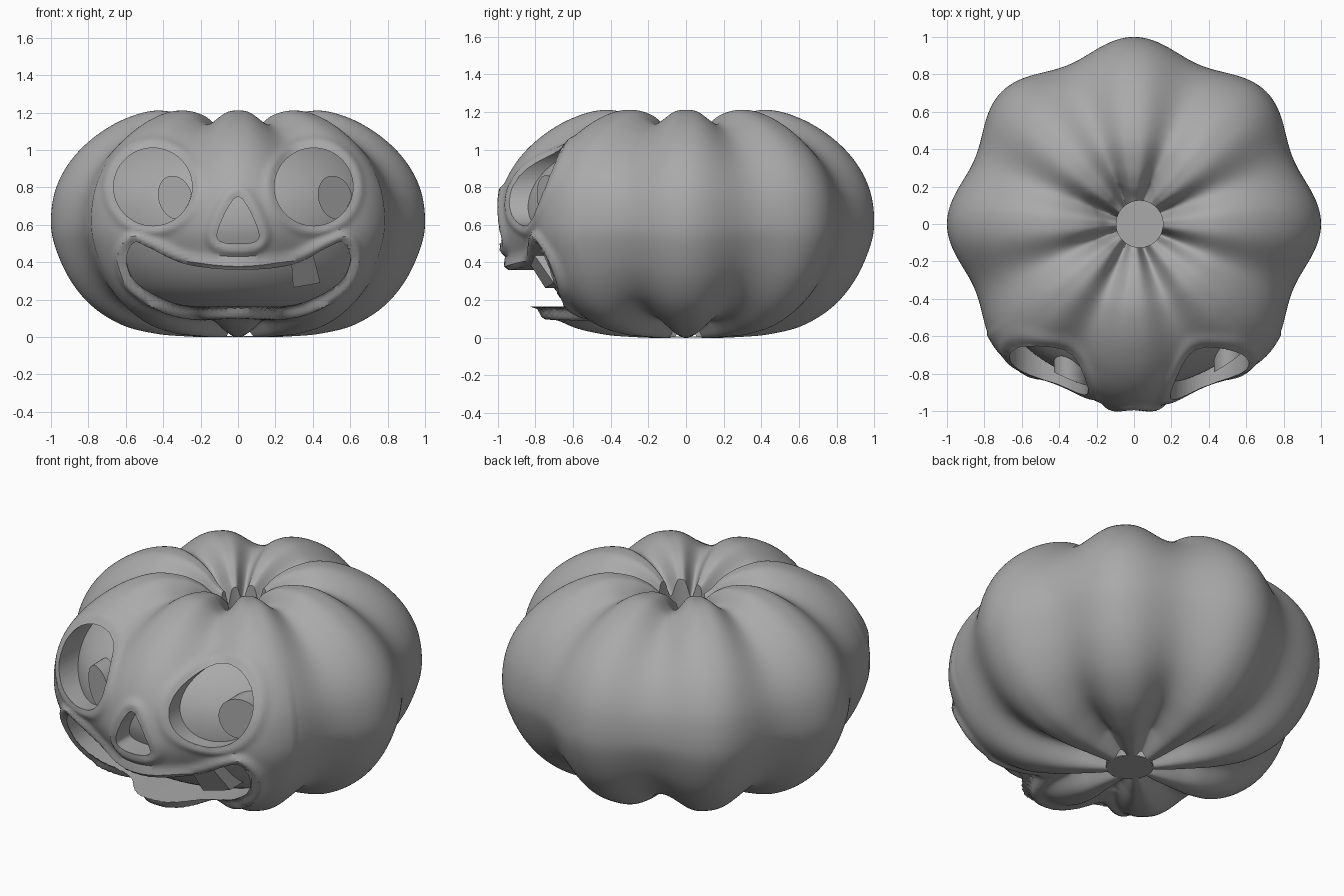
import bpy, bmesh, math
from mathutils import Vector, kdtree

cube = bpy.data.objects.get("Cube")
if cube:
    bpy.data.objects.remove(cube)

grey = bpy.data.materials.new("plain grey")
grey.use_nodes = True
grey.diffuse_color = (0.4, 0.4, 0.4, 1)
grey.node_tree.nodes["Principled BSDF"].inputs["Base Color"].default_value = (0.4, 0.4, 0.4, 1)


def add_object(name, bm):
    bmesh.ops.recalc_face_normals(bm, faces=bm.faces)
    mesh = bpy.data.meshes.new(name)
    bm.to_mesh(mesh)
    bm.free()
    mesh.materials.append(grey)
    obj = bpy.data.objects.new(name, mesh)
    bpy.context.collection.objects.link(obj)
    return obj


def smooth(obj, angle=35):
    bpy.ops.object.select_all(action="DESELECT")
    obj.select_set(True)
    bpy.context.view_layer.objects.active = obj
    bpy.ops.object.shade_smooth_by_angle(angle=math.radians(angle))


def spline(points, steps, closed=False):
    """Catmull-Rom curve through 2D points."""
    n = len(points)
    pick = (lambda i: points[i % n]) if closed else (lambda i: points[max(0, min(n - 1, i))])
    out = []
    for i in range(n if closed else n - 1):
        a, b, c, d = (Vector(pick(i + k)) for k in (-1, 0, 1, 2))
        for s in range(steps):
            t = s / steps
            out.append(0.5 * (2 * b + (c - a) * t + (2 * a - 5 * b + 4 * c - d) * t * t
                              + (3 * b - a - 3 * c + d) * t ** 3))
    if not closed:
        out.append(Vector(points[-1]))
    return out


def blend(table, x):
    for (x0, y0), (x1, y1) in zip(table, table[1:]):
        if x <= x1:
            return y0 + (y1 - y0) * max(0, x - x0) / (x1 - x0)
    return table[-1][1]


# Rib profile as radius and height, from the base up to the crown
profile = spline([(0, .02), (.12, 0), (.3, .005), (.45, .02), (.62, .065), (.78, .165),
                  (.9, .31), (.98, .49), (1, .63), (.975, .79), (.9, .935), (.78, 1.06),
                  (.62, 1.16), (.45, 1.21), (.3, 1.19), (.2, 1.14), (.12, 1.07), (0, 1.02)], 9)
normals = []
for i in range(len(profile)):
    d = profile[min(i + 1, len(profile) - 1)] - profile[max(i - 1, 0)]
    normals.append(Vector((d.y, -d.x)).normalized())
LOW = [(0, .01), (.12, .035), (.3, .09), (.6, .09), (1, .08)]
HIGH = [(0, .08), (.12, .08), (.45, .075), (1, .08)]


def oval(cx, cz, rx, rz, tilt=0, n=64):
    ca, sa = math.cos(tilt), math.sin(tilt)
    pts = [(rx * math.cos(2 * math.pi * k / n), rz * math.sin(2 * math.pi * k / n)) for k in range(n)]
    return [Vector((cx + u * ca - v * sa, cz + u * sa + v * ca)) for u, v in pts]


# Face outlines in x and z
eyes = [oval(cx, .803, .21, .208) for cx in (-.455, .405)]
nose = spline([(0, .75), (.055, .69), (.11, .56), (.09, .51), (0, .5),
               (-.09, .51), (-.11, .56), (-.055, .69)], 8, True)
mouth = spline([(-.595, .42), (-.555, .505), (-.48, .48), (-.28, .39), (0, .36), (.28, .385),
                (.48, .48), (.56, .505), (.6, .42), (.55, .3), (.4, .205), (.24, .165),
                (0, .165), (-.24, .165), (-.4, .205), (-.55, .3)], 10, True)

# Raised rims follow the outlines
rims = [(eyes[0], .012), (eyes[1], .012), (nose, .018), (mouth, .028)]
samples = [(p, h) for line, h in rims for p in line]
tree = kdtree.KDTree(len(samples))
for i, (p, h) in enumerate(samples):
    tree.insert((p.x, p.y, 0), i)
tree.balance()


def rim_height(x, z):
    _, i, dist = tree.find((x, z, 0))
    h = samples[i][1]
    if z < .2:
        h *= 1.3
    return h * math.exp(-((dist - .032) / .026) ** 2)


def revolve(name, rows, segments, place):
    bm = bmesh.new()
    rings = []
    for i in rows:
        if profile[i].x < 1e-6:
            rings.append([bm.verts.new((0, 0, profile[i].y))] * segments)
        else:
            rings.append([bm.verts.new(place(i, 2 * math.pi * k / segments)) for k in range(segments)])
    for a, b in zip(rings, rings[1:]):
        for k in range(segments):
            m = (k + 1) % segments
            corners = list(dict.fromkeys((a[k], a[m], b[m], b[k])))
            bm.faces.new(corners)
    return add_object(name, bm)


def skin(i, phi):
    p, n = profile[i], normals[i]
    low = p.y < .63
    sharp = 1 + 1.1 * (1 - p.x)
    groove = blend(LOW if low else HIGH, p.x) * abs(math.sin(4 * phi)) ** (2 * sharp)
    front = -math.sin(phi)
    if front > .6 and .3 < p.y < 1:
        groove *= 1 - .3 * math.sin(math.pi * (p.y - .3) / .7)
    q = p - n * groove
    if front > .3 and p.x > .4:
        q = q + n * rim_height(q.x * math.cos(phi), q.y)
    r = max(q.x, .004)
    return r * math.cos(phi), r * math.sin(phi), q.y


def inner(i, phi):
    q = profile[i] - normals[i] * .125
    return q.x * math.cos(phi), q.x * math.sin(phi), q.y


def front_y(x, z, inset):
    """Depth of the rib surface at x and z, pushed inwards."""
    r = min(profile[20:-40], key=lambda p: abs(p.y - z)).x - inset
    return -math.sqrt(max(.01, r * r - x * x))


def add_prism(bm, line, front, back):
    a = [bm.verts.new((p.x, front(p.x, p.y), p.y)) for p in line]
    b = [bm.verts.new((p.x, back, p.y)) for p in line]
    bm.faces.new(a)
    bm.faces.new(b[::-1])
    for k in range(len(line)):
        m = (k + 1) % len(line)
        bm.faces.new((a[k], b[k], b[m], a[m]))


# Ribbed body
count = len(profile)
body = revolve("pumpkin_body", range(count), 320, skin)

# Cutter for the face openings and the stem hole
bm = bmesh.new()
for line in eyes + [nose, mouth]:
    add_prism(bm, line, lambda x, z: -1.3, -.25)
hole = bmesh.ops.create_cone(bm, cap_ends=True, segments=64, radius1=.125, radius2=.125, depth=2)
bmesh.ops.translate(bm, verts=hole["verts"], vec=(.03, 0, .6))
cutter = add_object("face_and_stem_cutter", bm)
cutter.hide_render = True
cut = body.modifiers.new("openings", "BOOLEAN")
cut.operation = "DIFFERENCE"
cut.solver = "EXACT"
cut.object = cutter
bpy.context.view_layer.objects.active = body
bpy.ops.object.modifier_apply(modifier=cut.name)
bpy.data.objects.remove(cutter)
smooth(body, 40)

# Inner wall seen through the face openings
rows = [i for i in range(count) if profile[i].x > .32]
smooth(revolve("inner_wall", rows, 96, inner))

# Disc closing the bottom of the stem hole
bm = bmesh.new()
bmesh.ops.create_cone(bm, cap_ends=True, segments=64, radius1=.127, radius2=.127, depth=.006)
bmesh.ops.translate(bm, verts=bm.verts, vec=(.03, 0, .004))
add_object("base_disc", bm)

# Pupils, trimmed to the eye openings
for side, cx, px in (("right", -.455, -.335), ("left", .405, .52)):
    centre = Vector((cx, .803))
    line = []
    for p in oval(px, .745, .09, .12, .3, 40):
        d = p - centre
        line.append(centre + d * min(1, .209 / d.length))
    bm = bmesh.new()
    add_prism(bm, line, lambda x, z: front_y(x, .75, .085), -.5)
    smooth(add_object(side + "_pupil", bm), 30)

# Single tooth hanging from the upper lip
tooth_line = [Vector(p) for p in ((.285, .4), (.295, .265), (.37, .277), (.44, .29), (.4, .45))]
bm = bmesh.new()
add_prism(bm, tooth_line, lambda x, z: front_y(x, z, .06), -.5)
smooth(add_object("tooth", bm), 30)
